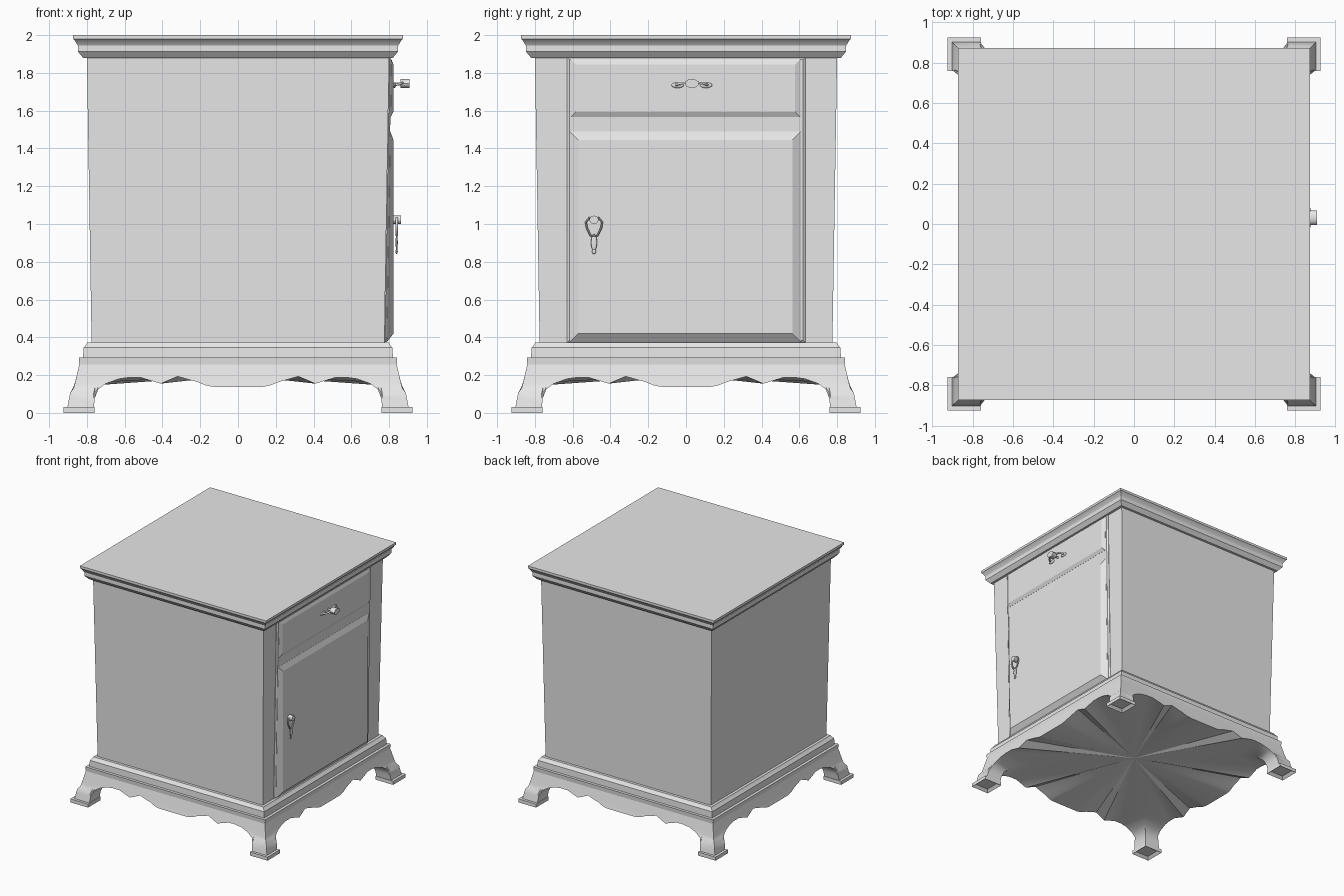
import bpy, bmesh, math
from mathutils import Matrix, Vector

cube = bpy.data.objects.get("Cube")
if cube:
    bpy.data.objects.remove(cube, do_unlink=True)

grey = bpy.data.materials.new("plain grey")
grey.use_nodes = True
grey.diffuse_color = (0.8, 0.8, 0.8, 1)
for node in grey.node_tree.nodes:
    if node.type == 'BSDF_PRINCIPLED':
        node.inputs["Base Color"].default_value = (0.8, 0.8, 0.8, 1)


def finish(ob, angle=30):
    ob.data.materials.clear()
    ob.data.materials.append(grey)
    bpy.ops.object.select_all(action='DESELECT')
    ob.select_set(True)
    bpy.context.view_layer.objects.active = ob
    bpy.ops.object.shade_smooth_by_angle(angle=math.radians(angle))
    return ob


def from_bmesh(name, bm, angle=30):
    bmesh.ops.remove_doubles(bm, verts=bm.verts, dist=0.0005)
    bmesh.ops.recalc_face_normals(bm, faces=bm.faces)
    mesh = bpy.data.meshes.new(name)
    bm.to_mesh(mesh)
    bm.free()
    ob = bpy.data.objects.new(name, mesh)
    bpy.context.collection.objects.link(ob)
    return finish(ob, angle)


def bridge(bm, a, b, closed=True):
    n = len(a)
    for i in range(n if closed else n - 1):
        j = (i + 1) % n
        bm.faces.new((a[i], a[j], b[j], b[i]))


def square_loft(name, profile):
    """Stack of square rings given as (half width, height)."""
    bm = bmesh.new()
    rings = [[bm.verts.new((sx * h, sy * h, z))
              for sx, sy in ((-1, -1), (1, -1), (1, 1), (-1, 1))]
             for h, z in profile]
    for a, b in zip(rings, rings[1:]):
        bridge(bm, a, b)
    bm.faces.new(rings[0])
    bm.faces.new(rings[-1])
    return from_bmesh(name, bm)


# Cabinet body, moulded top and plinth
square_loft("cabinet_body", [(0.775, 0.37), (0.80, 1.885)])
square_loft("moulded_top", [(0.795, 1.88), (0.82, 1.88), (0.848, 1.913), (0.848, 1.945),
                            (0.868, 1.977), (0.873, 1.98), (0.873, 2.0)])
square_loft("plinth", [(0.84, 0.257), (0.843, 0.293), (0.82, 0.293), (0.818, 0.345),
                       (0.805, 0.36), (0.798, 0.373)])

# Scalloped apron flowing into four bracket feet
OUTER = [(0.84, 0.257), (0.86, 0.17), (0.872, 0.125), (0.888, 0.11), (0.903, 0.03)]
ARCH = [(0, 0.138), (0.13, 0.138), (0.17, 0.145), (0.22, 0.165), (0.32, 0.193),
        (0.41, 0.155), (0.515, 0.187), (0.58, 0.187), (0.63, 0.18), (0.70, 0.155),
        (0.74, 0.125), (0.757, 0.08), (0.764, 0.03)]
LEG_START = 7


def flare(z):
    for (o1, z1), (o2, z2) in zip(OUTER, OUTER[1:]):
        if z >= z2:
            return o1 + (o2 - o1) * (z1 - z) / (z1 - z2)
    return OUTER[-1][0]


bm = bmesh.new()
hub = bm.verts.new((0, 0, 0.2))
LEVELS = 9
columns = ([(-1, None)] + [(-1, p) for p in reversed(ARCH[1:])]
           + [(1, p) for p in ARCH] + [(1, None)])
for k in range(4):
    turn = Matrix.Rotation(k * math.pi / 2, 4, 'Z')

    def vert(x, y, z):
        return bm.verts.new(turn @ Vector((x, y, z)))

    # outside skin of one side
    skin = []
    for sign, point in columns:
        col = []
        for i in range(LEVELS + 1):
            low = point[1] if point else 0.03
            z = 0.257 + (low - 0.257) * i / LEVELS
            out = flare(z)
            col.append(vert(sign * (point[0] if point else out), -out, z))
        skin.append(col)
    for a, b in zip(skin, skin[1:]):
        bridge(bm, a, b, closed=False)
    # underside fan between the legs
    reach = ARCH[LEG_START][0]
    for (sa, pa), (sb, pb), a, b in zip(columns, columns[1:], skin, skin[1:]):
        if pa and pb and max(pa[0], pb[0]) <= reach:
            bm.faces.new((a[-1], b[-1], hub))
    # inner faces of the leg at each end of this side
    for sign in (-1, 1):
        leg = ARCH[LEG_START:]
        edge = [vert(sign * s, -flare(z), z) for s, z in leg]
        inner = [vert(sign * s, -s, z) for s, z in leg]
        bridge(bm, edge, inner, closed=False)
        bm.faces.new((edge[0], inner[0], hub))
from_bmesh("apron_and_legs", bm, 35)

# Foot pads, hollow underneath
for sx, xname in ((-1, "right"), (1, "left")):
    for sy, yname in ((-1, "front"), (1, "back")):
        bm = bmesh.new()
        bmesh.ops.create_cube(bm, size=1, matrix=Matrix.Translation(
            (sx * 0.842, sy * 0.842, 0.015)) @ Matrix.Diagonal((0.166, 0.166, 0.03, 1)))
        bm.faces.ensure_lookup_table()
        base = [f for f in bm.faces if f.normal.z < -0.9]
        bmesh.ops.inset_region(bm, faces=base, thickness=0.03)
        for v in base[0].verts:
            v.co.z = 0.022
        from_bmesh(f"{yname}_{xname}_foot_pad", bm)


# Raised panels on the drawer side, following the slight lean of the body
def body_x(z):
    return 0.775 + (z - 0.37) * 0.0165


def panel(name, y0, y1, z0, z1, rise, bevel, flat_x=None):
    bm = bmesh.new()

    def ring(inset, depth, x=None):
        corners = ((y0 + inset, z0 + inset), (y1 - inset, z0 + inset),
                   (y1 - inset, z1 - inset), (y0 + inset, z1 - inset))
        return [bm.verts.new((x or body_x(z) + depth, y, z)) for y, z in corners]

    rings = [ring(0, -0.01), ring(0, rise), ring(bevel, rise, flat_x)]
    if not flat_x:
        for v in rings[2]:
            v.co.x += 0.009
    for a, b in zip(rings, rings[1:]):
        bridge(bm, a, b)
    bm.faces.new(rings[2])
    return from_bmesh(name, bm, 10)


panel("front_frame", -0.63, 0.632, 0.372, 1.882, 0.003, 0.012)
panel("drawer_front", -0.61, 0.605, 1.566, 1.872, 0.013, 0.028, 0.823)
panel("door_panel", -0.615, 0.608, 0.375, 1.49, 0.013, 0.045, 0.823)


# Metal fittings
def ball(name, centre, size):
    bm = bmesh.new()
    bmesh.ops.create_uvsphere(bm, u_segments=16, v_segments=8, radius=1,
                              matrix=Matrix.Translation(centre) @ Matrix.Diagonal((*size, 1)))
    return from_bmesh(name, bm, 60)


def peg(name, centre, length, ry, rz):
    """Oval rod pointing out of the panel."""
    bm = bmesh.new()
    bmesh.ops.create_cone(bm, cap_ends=True, segments=16, radius1=1, radius2=1, depth=length,
                          matrix=Matrix.Translation(centre) @ Matrix.Diagonal((1, ry, rz, 1))
                          @ Matrix.Rotation(math.pi / 2, 4, 'Y'))
    return from_bmesh(name, bm)


def tube(name, points, radius, cyclic=False):
    curve = bpy.data.curves.new(name, 'CURVE')
    curve.dimensions = '3D'
    curve.bevel_depth = radius
    curve.bevel_resolution = 1
    curve.use_fill_caps = True
    spline = curve.splines.new('POLY')
    spline.points.add(len(points) - 1)
    for p, co in zip(spline.points, points):
        p.co = (*co, 1)
    spline.use_cyclic_u = cyclic
    ob = bpy.data.objects.new(name, curve)
    bpy.context.collection.objects.link(ob)
    bpy.ops.object.select_all(action='DESELECT')
    ob.select_set(True)
    bpy.context.view_layer.objects.active = ob
    bpy.ops.object.convert(target='MESH')
    return finish(bpy.context.object, 60)


# Drawer handle
HY, HZ = 0.031, 1.742
peg("drawer_handle_knob", (0.884, HY, HZ + 0.002), 0.046, 0.036, 0.024)
peg("drawer_handle_stem", (0.845, HY, HZ), 0.05, 0.008, 0.008)
for side, word in ((-1, "front"), (1, "back")):
    ball(f"drawer_handle_{word}_plate", (0.828, HY + side * 0.075, HZ - 0.007),
         (0.008, 0.033, 0.015))
    tube(f"drawer_handle_{word}_arm",
         [(0.828, HY + side * 0.085, HZ - 0.006), (0.85, HY + side * 0.075, HZ - 0.002),
          (0.866, HY + side * 0.055, HZ + 0.004), (0.872, HY + side * 0.025, HZ + 0.005)], 0.007)

# Door pull with a hanging ring and drop
PY, PZ = -0.487, 1.02
peg("door_pull_knob", (0.841, PY, PZ + 0.002), 0.042, 0.024, 0.022)
tube("door_pull_ring", [(0.84, PY + y, PZ + z) for y, z in
                        ((-0.025, 0.012), (-0.043, -0.01), (-0.038, -0.04), (-0.018, -0.082),
                         (0.018, -0.082), (0.038, -0.04), (0.043, -0.01), (0.025, 0.012))],
     0.006, cyclic=True)
ball("door_pull_drop", (0.84, PY, PZ - 0.118), (0.006, 0.016, 0.045))
ball("door_pull_tip", (0.84, PY, PZ - 0.165), (0.006, 0.011, 0.014))
